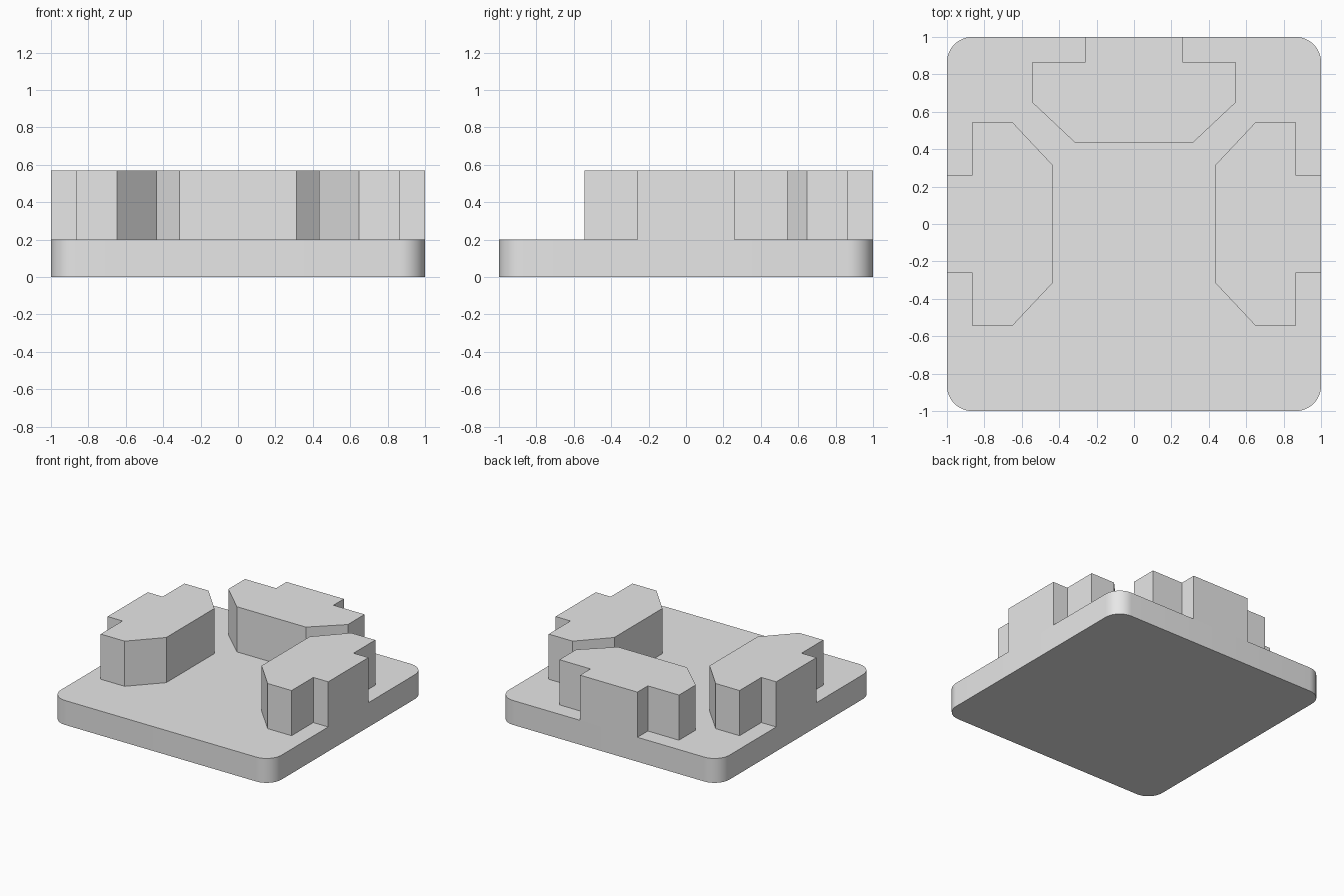
import bpy
import bmesh
import math
from mathutils import Matrix

cube = bpy.data.objects.get("Cube")
if cube:
    bpy.data.objects.remove(cube, do_unlink=True)

BASE_TOP = 0.2
BLOCK_TOP = 0.57
CORNER_RADIUS = 0.135

grey = bpy.data.materials.new("light_grey")
grey.use_nodes = True
grey.diffuse_color = (0.8, 0.8, 0.8, 1)
grey.node_tree.nodes["Principled BSDF"].inputs["Base Color"].default_value = (0.8, 0.8, 0.8, 1)


def extrude_outline(name, outline, bottom, top, turn=0.0):
    """Raise a flat outline into a solid, turned about the vertical axis."""
    bm = bmesh.new()
    face = bm.faces.new([bm.verts.new((x, y, bottom)) for x, y in outline])
    raised = bmesh.ops.extrude_face_region(bm, geom=[face], use_keep_orig=True)
    moved = [v for v in raised["geom"] if isinstance(v, bmesh.types.BMVert)]
    bmesh.ops.translate(bm, verts=moved, vec=(0, 0, top - bottom))
    bmesh.ops.rotate(bm, verts=bm.verts, cent=(0, 0, 0),
                     matrix=Matrix.Rotation(turn, 3, 'Z'))
    bmesh.ops.recalc_face_normals(bm, faces=bm.faces)
    mesh = bpy.data.meshes.new(name)
    bm.to_mesh(mesh)
    bm.free()
    mesh.materials.append(grey)
    obj = bpy.data.objects.new(name, mesh)
    bpy.context.collection.objects.link(obj)
    return obj


# Square base plate with rounded corners
rounded_square = []
inset = 1 - CORNER_RADIUS
for quarter, (sx, sy) in enumerate([(1, 1), (-1, 1), (-1, -1), (1, -1)]):
    for step in range(13):
        a = math.pi / 2 * (quarter + step / 12)
        rounded_square.append((sx * inset + CORNER_RADIUS * math.cos(a),
                               sy * inset + CORNER_RADIUS * math.sin(a)))
base = extrude_outline("base_plate", rounded_square, 0, BASE_TOP)
bpy.context.view_layer.objects.active = base
base.select_set(True)
bpy.ops.object.shade_smooth_by_angle(angle=math.radians(30))
base.select_set(False)

# Three matching blocks: half an outline, mirrored, then turned to each side
half = [(0.26, 1), (0.26, 0.865), (0.542, 0.865), (0.542, 0.648), (0.312, 0.432)]
outline = half + [(-x, y) for x, y in reversed(half)]
for name, turn in (("back_block", 0), ("right_block", 90), ("left_block", -90)):
    extrude_outline(name, outline, BASE_TOP, BLOCK_TOP, math.radians(turn))
